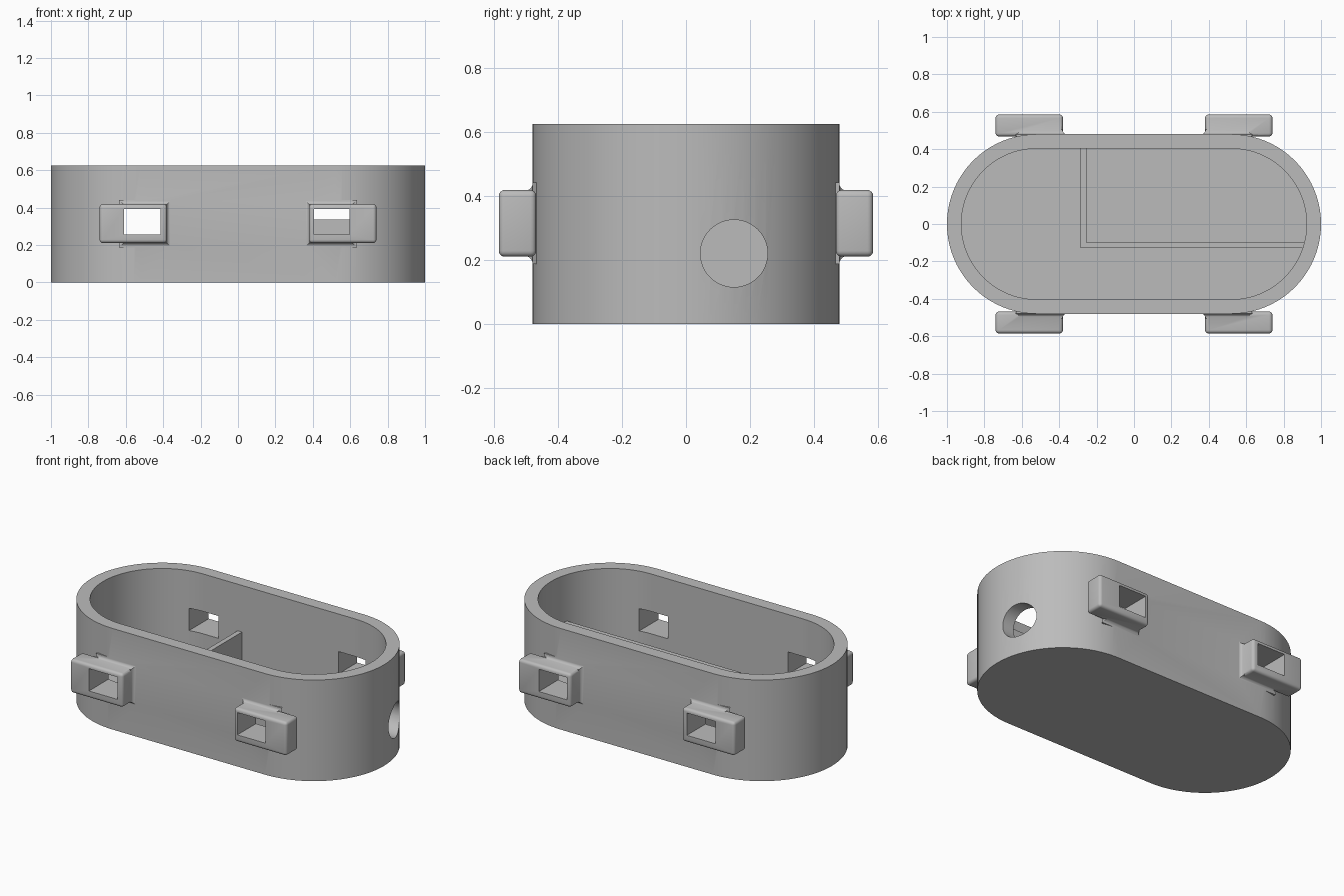
import bpy, bmesh, math

scene_cube = bpy.data.objects.get("Cube")
if scene_cube:
    bpy.data.objects.remove(scene_cube, do_unlink=True)

grey = bpy.data.materials.new("plain grey")
grey.use_nodes = True
colour = (0.5, 0.5, 0.5, 1)
grey.diffuse_color = colour
grey.node_tree.nodes["Principled BSDF"].inputs["Base Color"].default_value = colour

HEIGHT, WALL, CENTRE, RADIUS = 0.625, 0.077, 0.52, 0.48


def make(name, bm, hidden=False):
    bmesh.ops.recalc_face_normals(bm, faces=bm.faces)
    mesh = bpy.data.meshes.new(name)
    bm.to_mesh(mesh)
    bm.free()
    ob = bpy.data.objects.new(name, mesh)
    bpy.context.collection.objects.link(ob)
    mesh.materials.append(grey)
    ob.hide_render = hidden
    return ob


def loft(name, rings, hidden=False):
    """Closed solid through matching rings of points."""
    bm = bmesh.new()
    loops = [[bm.verts.new(p) for p in ring] for ring in rings]
    for a, b in zip(loops, loops[1:]):
        for i in range(len(a)):
            j = (i + 1) % len(a)
            bm.faces.new((a[i], a[j], b[j], b[i]))
    bm.faces.new(loops[0])
    bm.faces.new(loops[-1])
    return make(name, bm, hidden)


def rect(x0, x1, z0, z1, y):
    return [(x0, y, z0), (x1, y, z0), (x1, y, z1), (x0, y, z1)]


def box(name, x, y, z, hidden=False):
    return loft(name, [rect(*x, *z, y[0]), rect(*x, *z, y[1])], hidden)


def stadium(radius, z, steps=40):
    ring = []
    for side in (0, 1):
        for i in range(steps + 1):
            a = math.pi * (i / steps + side - 0.5)
            cx = CENTRE if side == 0 else -CENTRE
            ring.append((cx + radius * math.cos(a), radius * math.sin(a), z))
    return ring


def apply_modifiers(ob):
    bpy.context.view_layer.update()
    dg = bpy.context.evaluated_depsgraph_get()
    mesh = bpy.data.meshes.new_from_object(ob.evaluated_get(dg))
    ob.modifiers.clear()
    ob.data = mesh


def boolean(ob, other, operation):
    mod = ob.modifiers.new(operation.lower(), "BOOLEAN")
    mod.operation, mod.object, mod.solver = operation, other, "EXACT"
    apply_modifiers(ob)
    bpy.data.objects.remove(other, do_unlink=True)


# Oval tub
tub = loft("oval_tub", [stadium(RADIUS, 0), stadium(RADIUS, HEIGHT)])

# Four strap lugs, each with a rounded block and a filleted root
for sx in (-1, 1):
    for sy in (-1, 1):
        lug = box("lug", (sx * 0.38, sx * 0.74), (sy * 0.468, sy * 0.585), (0.21, 0.418))
        bevel = lug.modifiers.new("rounding", "BEVEL")
        bevel.width, bevel.segments = 0.018, 4
        apply_modifiers(lug)
        rings = [rect(sx * 0.355, sx * 0.61, 0.185, 0.443, sy * 0.44)]
        for i in range(6):
            a = math.pi / 2 * i / 5
            grow = 0.025 * (1 - math.sin(a))
            depth = 0.479 + 0.025 * (1 - math.cos(a))
            rings.append(rect(sx * (0.382 - grow), sx * (0.61 + grow),
                              0.212 - grow, 0.416 + grow, sy * depth))
        root = loft("lug_root", rings)
        boolean(lug, root, "UNION")
        boolean(tub, lug, "UNION")

# Hollow inside, strap slots and cable hole
boolean(tub, loft("hollow", [stadium(RADIUS - WALL, 0.08),
                             stadium(RADIUS - WALL, HEIGHT + 0.1)], True), "DIFFERENCE")
for x in ((-0.61, -0.415), (0.405, 0.597)):
    boolean(tub, box("slot", x, (-0.8, 0.8), (0.255, 0.393), True), "DIFFERENCE")
circle = [math.tau * i / 48 for i in range(48)]
boolean(tub, loft("cable_hole", [[(x, 0.15 + 0.105 * math.cos(a), 0.22 + 0.105 * math.sin(a))
                                  for a in circle] for x in (0.8, 1.2)], True), "DIFFERENCE")

# Low inner dividers
cross = box("cross_divider", (-0.285, -0.255), (-0.128, 0.42), (0.07, 0.337))
long = box("long_divider", (-0.255, 0.925), (-0.128, -0.098), (0.07, 0.337))

# Smooth shading with sharp edges kept
bpy.ops.object.select_all(action="DESELECT")
tub.select_set(True)
bpy.context.view_layer.objects.active = tub
bpy.ops.object.shade_smooth_by_angle(angle=math.radians(30))
